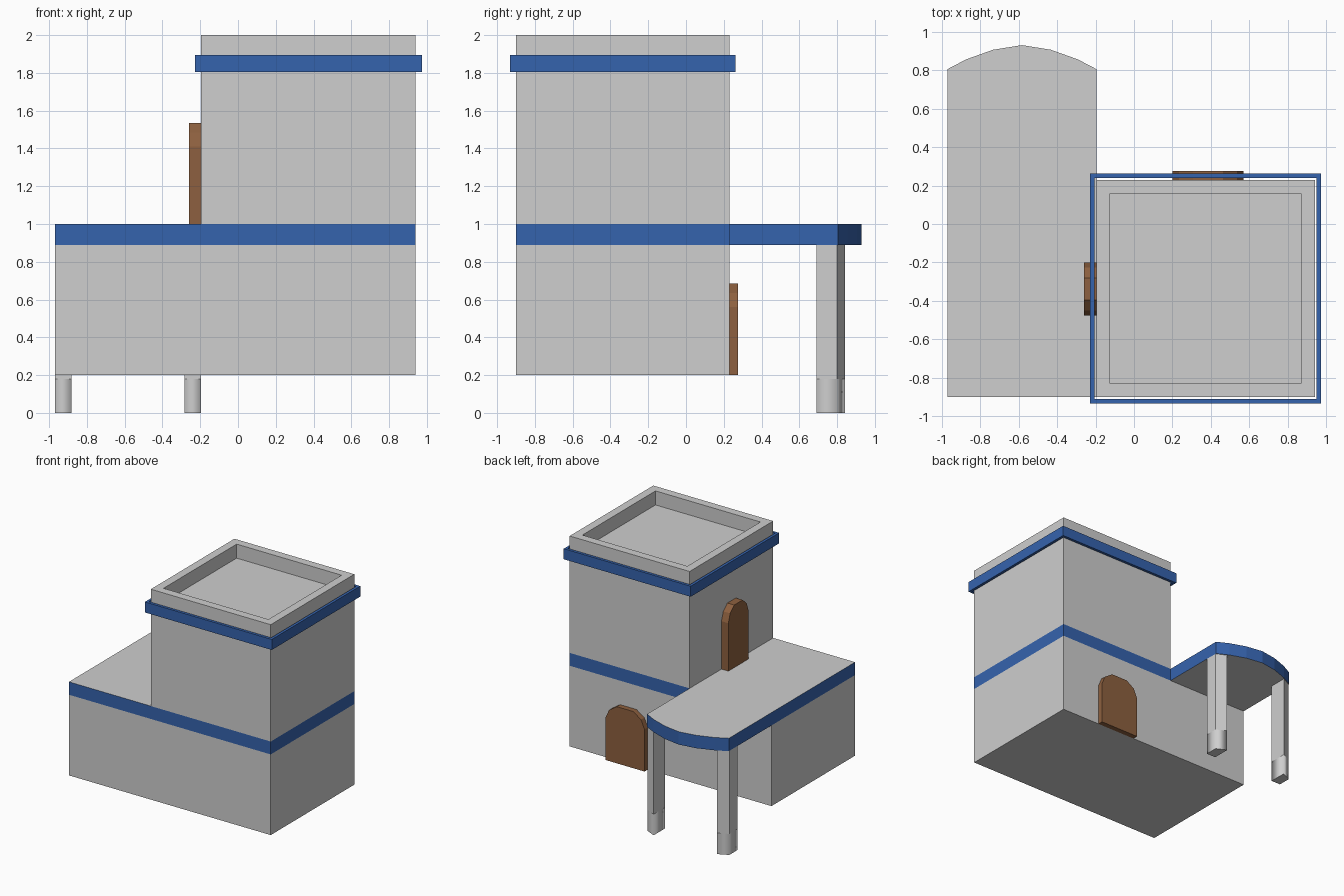
import bpy
import bmesh

if "Cube" in bpy.data.objects:
    bpy.data.objects.remove(bpy.data.objects["Cube"], do_unlink=True)


def material(name, rgb):
    m = bpy.data.materials.new(name)
    m.use_nodes = True
    m.diffuse_color = (*rgb, 1)
    m.node_tree.nodes["Principled BSDF"].inputs["Base Color"].default_value = (*rgb, 1)
    return m


PLASTER = material("pale grey plaster", (0.62, 0.62, 0.62))
BLUE = material("blue trim", (0.036, 0.125, 0.42))
WOOD = material("brown wood", (0.27, 0.118, 0.05))


def finish(name, bm, *mats):
    bmesh.ops.recalc_face_normals(bm, faces=bm.faces)
    mesh = bpy.data.meshes.new(name)
    bm.to_mesh(mesh)
    bm.free()
    for m in mats:
        mesh.materials.append(m)
    obj = bpy.data.objects.new(name, mesh)
    bpy.context.collection.objects.link(obj)
    return obj


def extrude(outline, offset):
    """Closed solid from a 3D outline pushed along an offset."""
    bm = bmesh.new()
    face = bm.faces.new([bm.verts.new(p) for p in outline])
    new = bmesh.ops.extrude_face_region(bm, geom=[face], use_keep_orig=True)["geom"]
    bmesh.ops.translate(bm, vec=offset, verts=[v for v in new if isinstance(v, bmesh.types.BMVert)])
    bmesh.ops.recalc_face_normals(bm, faces=bm.faces)
    return bm


def prism(plan, z0, z1):
    return extrude([(x, y, z0) for x, y in plan], (0, 0, z1 - z0))


def rect(x0, x1, y0, y1):
    return [(x0, y0), (x1, y0), (x1, y1), (x0, y1)]


LEFT, MID, RIGHT = 0.94, -0.195, -0.97
FRONT, BACK = -0.90, 0.23
AXIS = (MID + RIGHT) / 2

# Ground floor
finish("ground_floor", prism(rect(RIGHT, LEFT, FRONT, BACK), 0.2, 0.89), PLASTER)

# Terrace slab with a bowed back edge: blue rim, plaster top and underside
bow = [(0.3875, 0.805), (0.29, 0.856), (0.15, 0.906)]
plan = [(RIGHT, FRONT), (LEFT, FRONT), (LEFT, BACK), (MID, BACK)]
plan += [(AXIS + dx, y) for dx, y in bow] + [(AXIS, 0.93)]
plan += [(AXIS - dx, y) for dx, y in reversed(bow)]
slab = prism(plan, 0.89, 1.0)
for f in slab.faces:
    f.material_index = int(abs(f.normal.z) < 0.5)
finish("terrace_slab", slab, PLASTER, BLUE)

# Tower with a sunken roof
tower = prism(rect(MID, LEFT, FRONT, BACK), 1.0, 2.0)
top = max(tower.faces, key=lambda f: f.calc_center_median().z)
bmesh.ops.inset_region(tower, faces=[top], thickness=0.1)
new = bmesh.ops.extrude_face_region(tower, geom=[top])["geom"]
bmesh.ops.translate(tower, vec=(0, 0, -0.12), verts=[v for v in new if isinstance(v, bmesh.types.BMVert)])
if top.is_valid:
    bmesh.ops.delete(tower, geom=[top], context="FACES_ONLY")
finish("tower", tower, PLASTER)

# Blue cornice around the tower, open in the middle
E = 0.033
cornice = prism(rect(MID - E, LEFT + E, FRONT - E, BACK + E), 1.805, 1.895)
caps = [f for f in cornice.faces if abs(f.normal.z) > 0.5]
bmesh.ops.inset_individual(cornice, faces=caps, thickness=E)
bmesh.ops.delete(cornice, geom=caps, context="FACES")
finish("tower_cornice", cornice, BLUE)

# Pillars under the terrace, with softly shaded feet
for side, s in (("left", 1), ("right", -1)):
    foot_plan = [(AXIS + s * dx, y) for dx, y in
                 ((0.3875, 0.69), (0.3875, 0.80), (0.30, 0.842), (0.30, 0.69))]
    finish(side + "_pillar", prism(foot_plan, 0.18, 0.89), PLASTER)
    foot = prism(foot_plan, 0.0, 0.18)
    for f in foot.faces:
        f.smooth = abs(f.normal.z) < 0.5
    finish(side + "_pillar_foot", foot, PLASTER)


# Arched doors: half width, height, then the chamfered arch
def arch(half, height):
    side = [(half, 0), (half, height - 0.125), (half * 0.82, height - 0.05), (half * 0.42, height)]
    return side + [(-u, v) for u, v in reversed(side)]


finish("back_door", extrude([(0.385 + u, BACK, 0.2 + v) for u, v in arch(0.185, 0.485)],
                            (0, 0.045, 0)), WOOD)
finish("terrace_door", extrude([(MID, -0.338 + u, 1.0 + v) for u, v in arch(0.137, 0.535)],
                               (-0.065, 0, 0)), WOOD)
